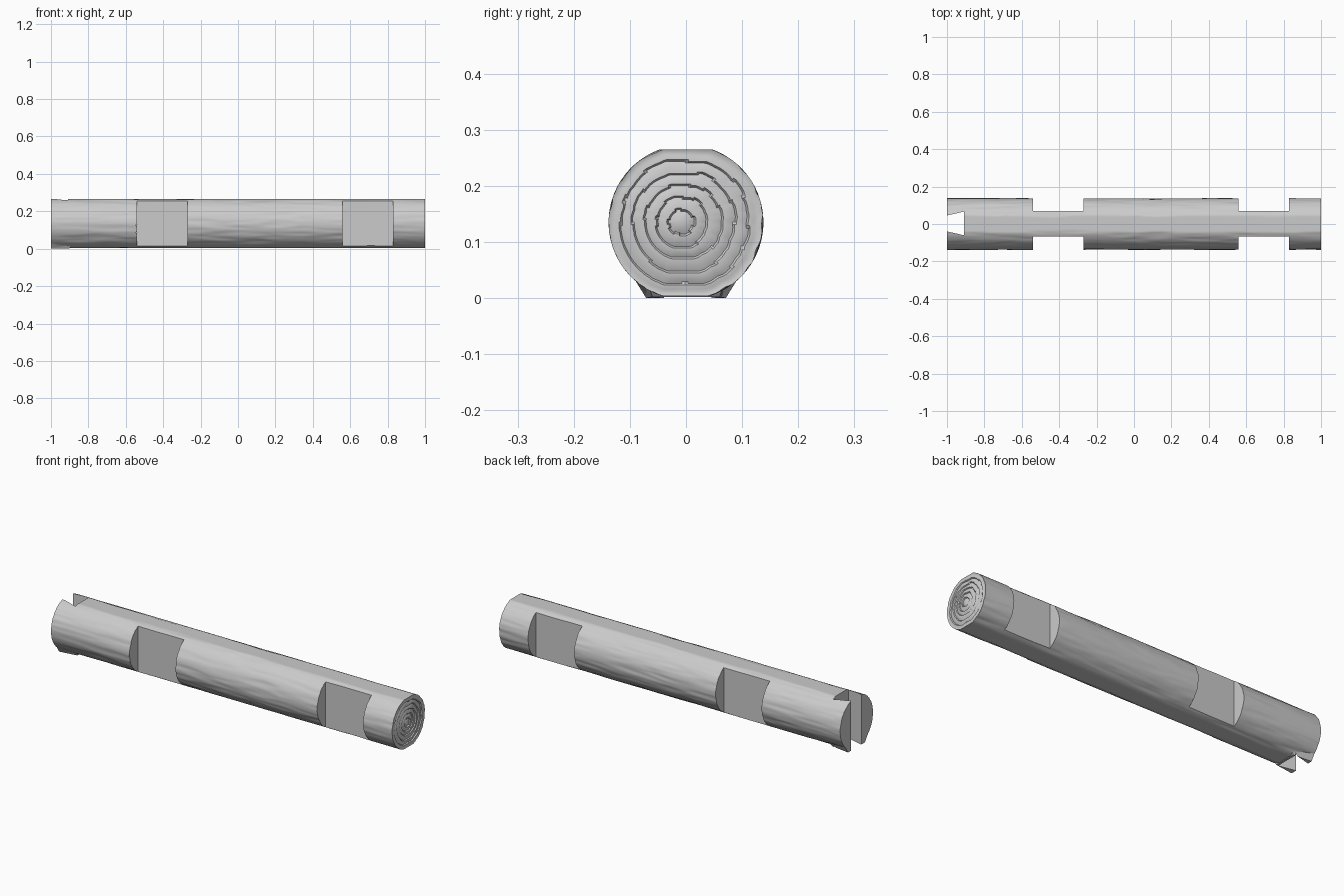
import bpy, bmesh, math
from mathutils import Vector, noise

if "Cube" in bpy.data.objects:
    bpy.data.objects.remove(bpy.data.objects["Cube"])

SEG, STATIONS, CAP = 128, 180, 42
R, CZ = 0.138, 0.135
Z_LOW, Z_HIGH = 0.004, 0.265

wood = bpy.data.materials.new("grey wood")
wood.diffuse_color = (0.6, 0.6, 0.6, 1)
wood.use_nodes = True
wood.node_tree.nodes["Principled BSDF"].inputs["Base Color"].default_value = wood.diffuse_color


def make_object(name, bm):
    bmesh.ops.recalc_face_normals(bm, faces=bm.faces)
    mesh = bpy.data.meshes.new(name)
    bm.to_mesh(mesh)
    bm.free()
    mesh.materials.append(wood)
    ob = bpy.data.objects.new(name, mesh)
    bpy.context.collection.objects.link(ob)
    return ob


def prism(name, bottom, top):
    """Solid between two matching loops of points."""
    bm = bmesh.new()
    a = [bm.verts.new(p) for p in bottom]
    b = [bm.verts.new(p) for p in top]
    bm.faces.new(a)
    bm.faces.new(b)
    for i in range(len(a)):
        j = (i + 1) % len(a)
        bm.faces.new((a[i], a[j], b[j], b[i]))
    return make_object(name, bm)


def box(name, x0, x1, y0, y1, z0, z1):
    loop = [(x0, y0), (x1, y0), (x1, y1), (x0, y1)]
    return prism(name, [(x, y, z0) for x, y in loop], [(x, y, z1) for x, y in loop])


def combine(target, other, operation):
    mod = target.modifiers.new(other.name, 'BOOLEAN')
    mod.object, mod.operation, mod.solver = other, operation, 'EXACT'
    bpy.context.view_layer.objects.active = target
    bpy.ops.object.modifier_apply(modifier=mod.name)
    bpy.data.objects.remove(other)


def bark_point(x, a):
    """Round log surface with long shallow grain, planed top and bottom."""
    c, s = math.cos(a), math.sin(a)
    n = noise.noise(Vector((x * 4.5, c * 4.5 + 3, s * 4.5)))
    fine = noise.noise(Vector((x * 6 + 9, c * 9, s * 9 + 5)))
    r = R - 0.0045 * max(0, n) - 0.003 * max(0, fine)
    return Vector((x, r * c, min(Z_HIGH, max(Z_LOW, CZ + r * s))))


# Log body: grained sides, flat left end, ringed right end
bm = bmesh.new()
rings = []
for i in range(STATIONS + 1):
    x = -1 + 2 * i / STATIONS
    rings.append([bm.verts.new(bark_point(x, 2 * math.pi * k / SEG)) for k in range(SEG)])
bm.faces.new(rings[0])

# Growth rings on the right end, slightly off centre
heart = Vector((1, -0.01, 0.136))
rim = [v.co.copy() for v in rings[-1]]
for i in range(1, CAP):
    t = 1 - i / CAP
    loop = []
    for k in range(SEG):
        p = heart.lerp(rim[k], t)
        a = 2 * math.pi * k / SEG
        wobble = 0.25 * noise.noise(Vector((t * 5, math.cos(a) * 2, math.sin(a) * 2)))
        phase = (6 * t + wobble * t) % 1
        p.x = 1 - 0.006 * phase ** 2 * min(1, (1 - t) * 12)
        loop.append(bm.verts.new(p))
    rings.append(loop)
for a, b in zip(rings, rings[1:]):
    for k in range(SEG):
        j = (k + 1) % SEG
        bm.faces.new((a[k], a[j], b[j], b[k]))
centre = bm.verts.new(heart)
for k in range(SEG):
    bm.faces.new((rings[-1][k], rings[-1][(k + 1) % SEG], centre))
log = make_object("log", bm)

# Flared foot under the left end
foot = prism("foot",
             [(-1, -0.092, 0.034), (-1, -0.071, 0), (-1, 0.071, 0), (-1, 0.092, 0.034)],
             [(-0.87, -0.07, 0.034), (-0.9, -0.06, 0.002), (-0.9, 0.06, 0.002), (-0.87, 0.07, 0.034)])
combine(log, foot, 'UNION')

# Square side notches, front and back, at both ends
for x0, x1 in ((-0.54, -0.27), (0.56, 0.83)):
    combine(log, box("front_notch", x0, x1, -0.3, -0.066, -0.1, 0.4), 'DIFFERENCE')
    combine(log, box("back_notch", x0, x1, 0.069, 0.3, -0.1, 0.4), 'DIFFERENCE')

# Dovetail slot through the left end
slot = [(-1.02, -0.035), (-0.91, -0.06), (-0.91, 0.066), (-1.02, 0.041)]
combine(log, prism("slot", [(x, y, -0.1) for x, y in slot],
                   [(x, y, 0.4) for x, y in slot]), 'DIFFERENCE')

# Smooth bark with crisp cut edges
bpy.ops.object.select_all(action='DESELECT')
log.select_set(True)
bpy.context.view_layer.objects.active = log
bpy.ops.object.shade_smooth_by_angle(angle=math.radians(30))
